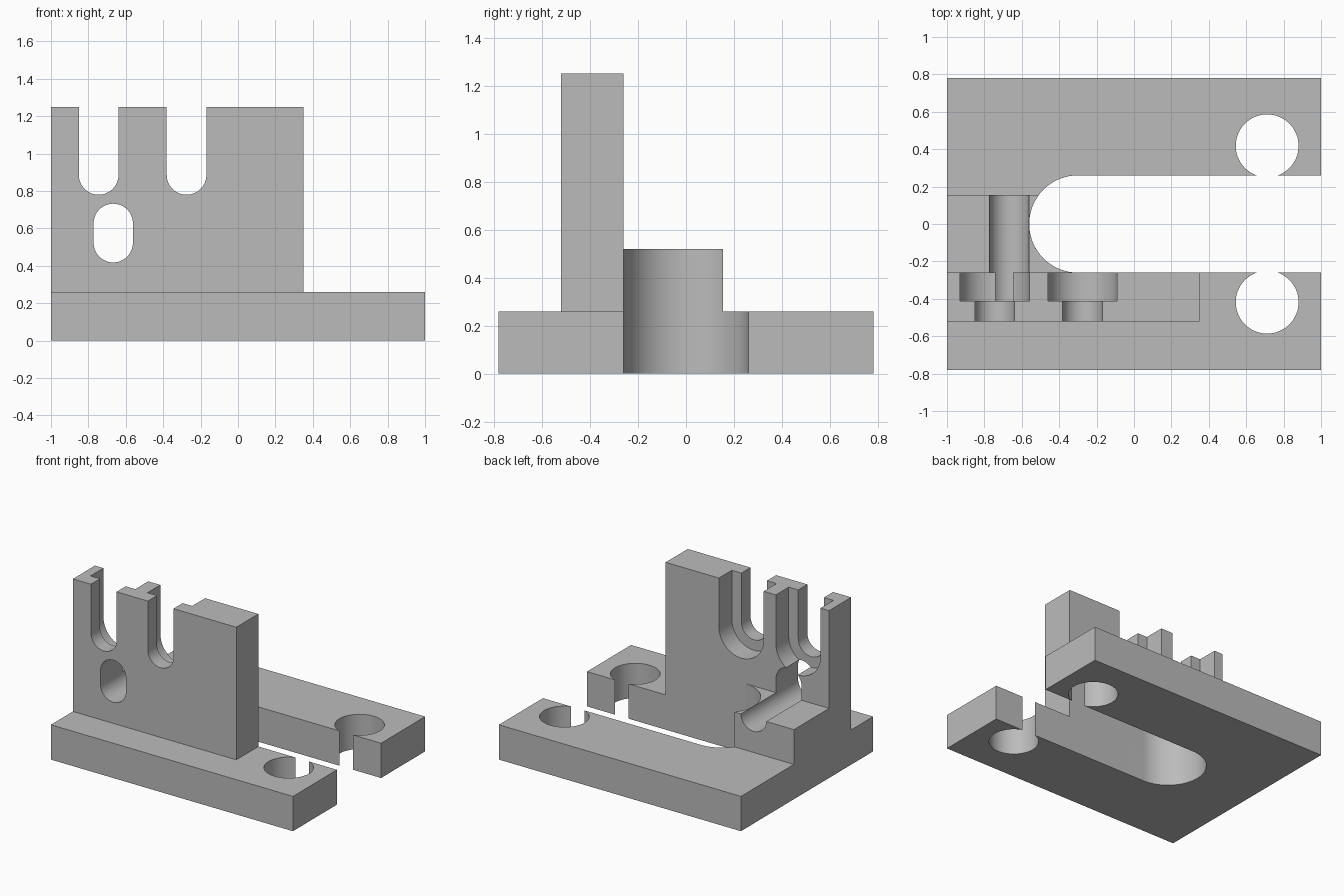
import bpy, bmesh, math
from math import sin, cos, pi

if "Cube" in bpy.data.objects:
    bpy.data.objects.remove(bpy.data.objects["Cube"], do_unlink=True)

grey = bpy.data.materials.new("machined grey")
grey.use_nodes = True
tone = (0.5, 0.5, 0.5, 1)
grey.diffuse_color = tone
grey.node_tree.nodes["Principled BSDF"].inputs["Base Color"].default_value = tone


def arc(cx, cy, r, start, end, steps=32):
    angles = [start + (end - start) * i / steps for i in range(steps + 1)]
    return [(cx + r * cos(a), cy + r * sin(a)) for a in angles]


def prism(name, outline, low, high, upright=False):
    """Extrude an outline along z, or an x-z outline along y when upright."""
    bm = bmesh.new()
    place = (lambda a, b: (a, low, b)) if upright else (lambda a, b: (a, b, low))
    face = bm.faces.new([bm.verts.new(place(a, b)) for a, b in outline])
    moved = bmesh.ops.extrude_face_region(bm, geom=[face])["geom"]
    step = (0, high - low, 0) if upright else (0, 0, high - low)
    bmesh.ops.translate(bm, vec=step, verts=[v for v in moved if isinstance(v, bmesh.types.BMVert)])
    bmesh.ops.recalc_face_normals(bm, faces=bm.faces)
    mesh = bpy.data.meshes.new(name)
    bm.to_mesh(mesh)
    bm.free()
    mesh.materials.append(grey)
    obj = bpy.data.objects.new(name, mesh)
    bpy.context.collection.objects.link(obj)
    return obj


def activate(obj):
    bpy.ops.object.select_all(action="DESELECT")
    obj.select_set(True)
    bpy.context.view_layer.objects.active = obj


def cut(obj, cutter):
    cutter.hide_render = True
    activate(obj)
    mod = obj.modifiers.new("cut", "BOOLEAN")
    mod.operation, mod.solver, mod.object = "DIFFERENCE", "EXACT", cutter
    bpy.ops.object.modifier_apply(modifier=mod.name)
    bpy.data.objects.remove(cutter, do_unlink=True)


def oblong(x, r, z_low, z_high):
    return arc(x, z_high, r, 0, pi) + arc(x, z_low, r, pi, 2 * pi)


DEPTH, THICK, SLOT_X, SLOT_R = 0.78, 0.26, -0.30, 0.26

# Forked base with a round-ended slot
base = prism("base_plate",
             [(1, SLOT_R), (1, DEPTH), (-1, DEPTH), (-1, -DEPTH), (1, -DEPTH), (1, -SLOT_R)]
             + arc(SLOT_X, 0, SLOT_R, 1.5 * pi, 0.5 * pi, 64), 0, THICK)

# Mounting holes that break into the slot
for side in (-1, 1):
    cut(base, prism("hole_cutter", arc(0.712, side * 0.418, 0.168, 0, 2 * pi, 64)[:-1], -0.1, 0.5))

# Upright wall with two stepped open slots
wall = prism("upright_wall", [(-1, THICK), (0.35, THICK), (0.35, 1.25), (-1, 1.25)],
             -0.52, -0.26, True)
for x in (-0.745, -0.275):
    for r, back in ((0.106, -0.1), (0.185, -0.1)):
        front = -0.6 if r < 0.15 else -0.412
        outline = arc(x, 0.886, r, pi, 2 * pi) + [(x + r, 1.5), (x - r, 1.5)]
        cut(wall, prism("slot_cutter", outline, front, back, True))

# Support block that follows the rounded slot end
BLOCK_Y = 0.155
block = prism("support_block",
              [(-1, BLOCK_Y), (-1, -SLOT_R)]
              + arc(SLOT_X, 0, SLOT_R, 1.5 * pi, pi - math.asin(BLOCK_Y / SLOT_R), 48),
              THICK, 0.52)

# Oblong passage through wall and block
for part in (wall, block):
    cut(part, prism("passage_cutter", oblong(-0.667, 0.105, 0.523, 0.627), -0.7, 0.4, True))

for part in (base, wall, block):
    activate(part)
    bpy.ops.object.shade_smooth_by_angle(angle=math.radians(30))
